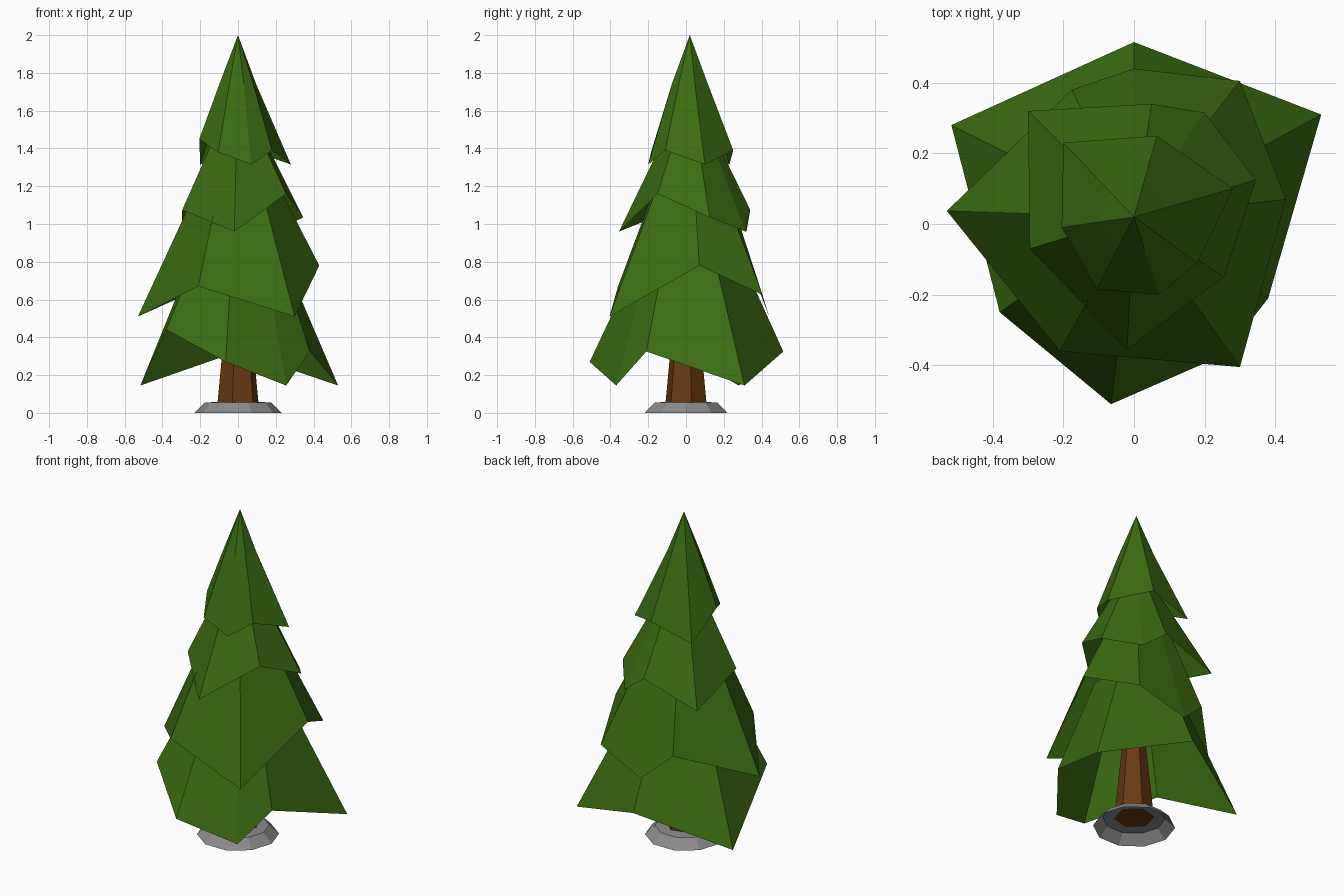
import bpy, bmesh, math
from mathutils import Vector

cube = bpy.data.objects.get("Cube")
if cube:
    bpy.data.objects.remove(cube, do_unlink=True)


def material(name, rgb):
    m = bpy.data.materials.new(name)
    m.use_nodes = True
    m.diffuse_color = (*rgb, 1)
    bsdf = m.node_tree.nodes["Principled BSDF"]
    bsdf.inputs["Base Color"].default_value = (*rgb, 1)
    bsdf.inputs["Roughness"].default_value = 0.9
    return m


GREEN = material("pine green", (0.045, 0.15, 0.006))
BROWN = material("bark brown", (0.14, 0.042, 0.006))
GREY = material("stand grey", (0.26, 0.26, 0.26))
AXIS = Vector((0, 0.02, 0))


def ring(bm, count, radius, z, turn=0):
    step = 2 * math.pi / count
    return [bm.verts.new((radius * math.cos(turn + i * step),
                          radius * math.sin(turn + i * step), z)) for i in range(count)]


def bridge(bm, low, high):
    """Join two counter-clockwise loops with quads."""
    n = len(low)
    for i in range(n):
        j = (i + 1) % n
        bm.faces.new((low[i], low[j], high[j], high[i]))


def finish(bm, name, mat):
    mesh = bpy.data.meshes.new(name)
    bm.to_mesh(mesh)
    bm.free()
    mesh.materials.append(mat)
    ob = bpy.data.objects.new(name, mesh)
    bpy.context.collection.objects.link(ob)
    return ob


def tier(name, rim, radius, z, apex=None):
    """Open jagged skirt of branches, narrowing to a small ring or a point."""
    bm = bmesh.new()
    low, high = [], []
    for p in reversed(rim):
        low.append(bm.verts.new(p))
        out = Vector((p[0], p[1], 0)) - AXIS
        high.append(bm.verts.new(AXIS + out.normalized() * radius + Vector((0, 0, z))))
    bridge(bm, low, high)
    if apex:
        tip = bm.verts.new(AXIS + Vector((0, 0, apex)))
        for i, v in enumerate(high):
            bm.faces.new((v, high[(i + 1) % len(high)], tip))
    return finish(bm, name, GREEN)


# Four skirts of branches, rims listed clockwise
tier("bottom_branches", [
    (-.517, .28, .145), (0, .515, .325), (.53, .31, .145), (.38, -.21, .325),
    (.255, -.37, .145), (-.065, -.51, .27), (-.38, -.25, .44)], .235, .9)
tier("lower_branches", [
    (.30, -.405, .51), (-.21, -.36, .67), (-.53, .037, .51), (-.176, .38, .67),
    (0, .44, .51), (.30, .405, .625), (.43, .07, .78)], .165, 1.3)
tier("upper_branches", [
    (-.02, -.355, .96), (-.295, -.07, 1.075), (-.30, .32, .96), (.05, .34, 1.075),
    (.20, .315, .96), (.345, .125, 1.035), (.255, -.15, 1.16)], .075, 1.58)
tier("top_branches", [
    (-.20, .23, 1.315), (.065, .25, 1.39), (.28, .10, 1.315), (.18, -.11, 1.39),
    (.07, -.20, 1.315), (-.105, -.185, 1.38), (-.205, -.01, 1.45)], .1, 1.74, 2.0)

# Tapered trunk
bm = bmesh.new()
foot = ring(bm, 6, .112, .055, math.radians(15))
head = ring(bm, 6, .045, .75, math.radians(15))
bridge(bm, foot, head)
bm.faces.new(list(reversed(foot)))
bm.faces.new(head)
finish(bm, "trunk", BROWN)

# Hollow stand with a sloping edge
bm = bmesh.new()
edge = ring(bm, 10, .23, 0)
shoulder = ring(bm, 10, .175, .055)
collar = ring(bm, 10, .1, .058)
bridge(bm, edge, shoulder)
bridge(bm, shoulder, collar)
finish(bm, "stand", GREY)
